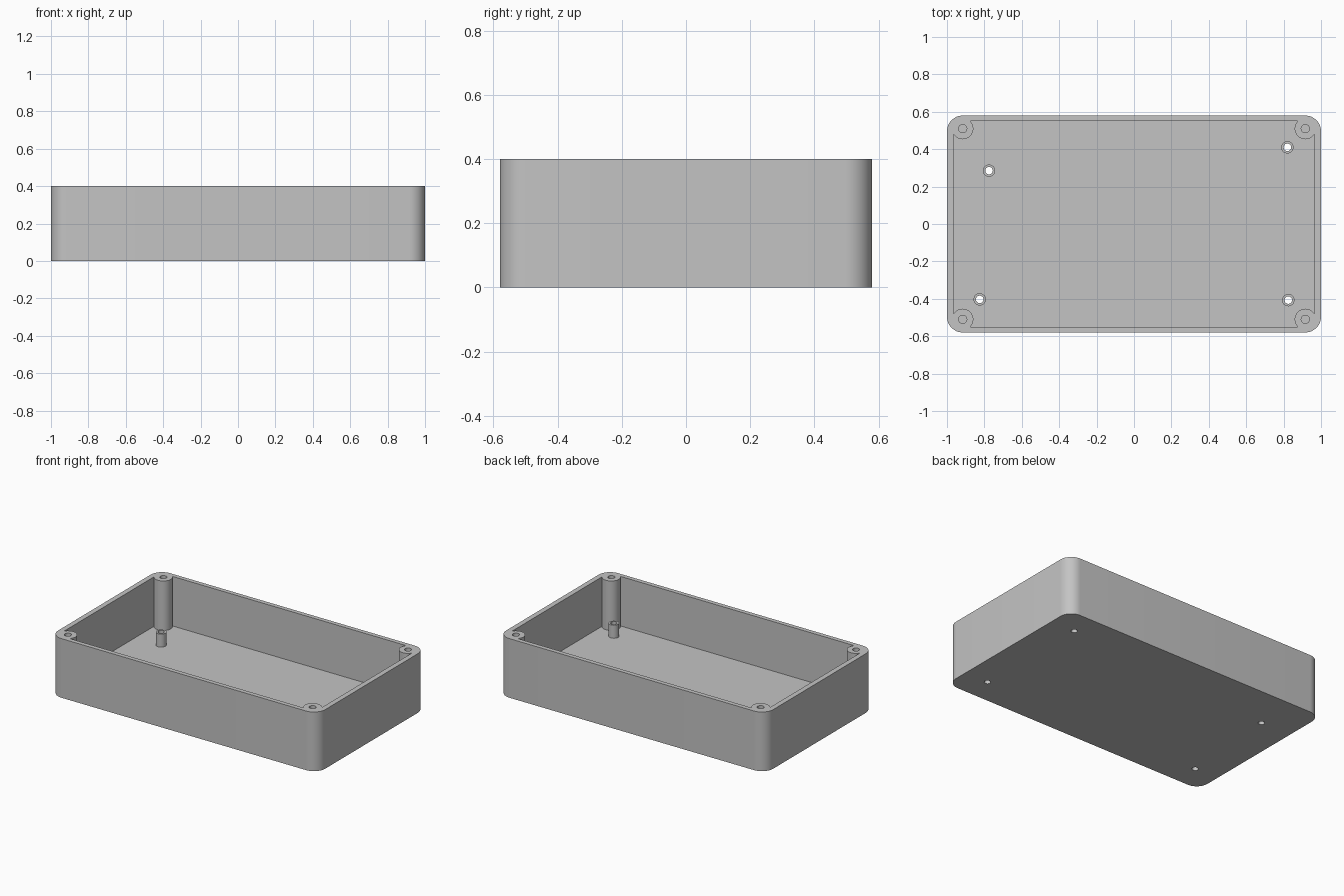
import bpy, bmesh
from math import pi, sin, cos, atan2, sqrt, radians

if "Cube" in bpy.data.objects:
    bpy.data.objects.remove(bpy.data.objects["Cube"], do_unlink=True)

# Overall sizes
HX, HY, HEIGHT, CORNER_R = 1.0, 0.58, 0.4, 0.085
IX, IY, FLOOR = 0.965, 0.55, 0.065
PX, PY, POST_R, SCREW_R, SCREW_DEPTH = 0.916, 0.51, 0.057, 0.022, 0.25
STAND_R, STAND_HOLE, STAND_TOP = 0.033, 0.02, 0.153
STANDOFFS = [(-0.775, 0.285), (0.82, 0.41), (-0.825, -0.403), (0.825, -0.407)]
CORNERS = [(1, 1), (-1, 1), (-1, -1), (1, -1)]

grey = bpy.data.materials.new("light grey plastic")
grey.use_nodes = True
colour = (0.55, 0.55, 0.55, 1)
grey.diffuse_color = colour
grey.node_tree.nodes["Principled BSDF"].inputs["Base Color"].default_value = colour


def add_object(name, bm):
    bmesh.ops.recalc_face_normals(bm, faces=bm.faces)
    mesh = bpy.data.meshes.new(name)
    bm.to_mesh(mesh)
    bm.free()
    mesh.materials.append(grey)
    obj = bpy.data.objects.new(name, mesh)
    bpy.context.collection.objects.link(obj)
    return obj


def prism(name, outline, z0, z1):
    bm = bmesh.new()
    face = bm.faces.new([bm.verts.new((x, y, z0)) for x, y in outline])
    new = bmesh.ops.extrude_face_region(bm, geom=[face])["geom"]
    verts = [v for v in new if isinstance(v, bmesh.types.BMVert)]
    bmesh.ops.translate(bm, verts=verts, vec=(0, 0, z1 - z0))
    return add_object(name, bm)


def arc(cx, cy, r, a0, a1, steps):
    return [(cx + r * cos(a0 + (a1 - a0) * i / steps),
             cy + r * sin(a0 + (a1 - a0) * i / steps)) for i in range(steps + 1)]


def circle(cx, cy, r, steps=32):
    return arc(cx, cy, r, 0, 2 * pi, steps)[:-1]


def four_corners(quarter):
    # Mirror one corner's points around the rectangle, keeping the winding
    points = []
    for sx, sy in CORNERS:
        part = quarter if sx * sy > 0 else quarter[::-1]
        points += [(sx * x, sy * y) for x, y in part]
    return points


def smooth(obj):
    bpy.ops.object.select_all(action="DESELECT")
    obj.select_set(True)
    bpy.context.view_layer.objects.active = obj
    bpy.ops.object.shade_smooth_by_angle(angle=radians(30))


# Outer body with rounded vertical corners
tray = prism("tray", four_corners(
    arc(HX - CORNER_R, HY - CORNER_R, CORNER_R, 0, pi / 2, 12)), 0, HEIGHT)

# Cavity whose corners are scalloped to leave the screw posts standing
dx, dy = IX - PX, IY - PY
start = atan2(-sqrt(POST_R ** 2 - dx ** 2), dx)
end = atan2(dy, -sqrt(POST_R ** 2 - dy ** 2))
scallop = arc(PX, PY, POST_R, start, end - 2 * pi, 24)
cutters = [prism("cavity_cutter", four_corners(scallop), FLOOR, HEIGHT + 0.1)]

# Blind screw holes in the posts, through holes under the standoffs
for sx, sy in CORNERS:
    cutters.append(prism("screw_hole_cutter", circle(sx * PX, sy * PY, SCREW_R),
                         HEIGHT - SCREW_DEPTH, HEIGHT + 0.1))
for x, y in STANDOFFS:
    cutters.append(prism("floor_hole_cutter", circle(x, y, STAND_HOLE), -0.1, FLOOR + 0.05))

bpy.context.view_layer.objects.active = tray
for cutter in cutters:
    cutter.hide_render = True
    mod = tray.modifiers.new("cut", "BOOLEAN")
    mod.operation, mod.solver, mod.object = "DIFFERENCE", "EXACT", cutter
    bpy.ops.object.modifier_apply(modifier=mod.name)
    bpy.data.objects.remove(cutter, do_unlink=True)
smooth(tray)

# Hollow standoffs on the floor
for number, (x, y) in enumerate(STANDOFFS, 1):
    bm = bmesh.new()
    rings = [[bm.verts.new((px, py, z)) for px, py in circle(x, y, r)]
             for r, z in [(STAND_R, FLOOR), (STAND_R, STAND_TOP),
                          (STAND_HOLE, STAND_TOP), (STAND_HOLE, FLOOR)]]
    for k, lower in enumerate(rings):
        upper = rings[(k + 1) % len(rings)]
        for i in range(len(lower)):
            j = (i + 1) % len(lower)
            bm.faces.new((lower[i], lower[j], upper[j], upper[i]))
    smooth(add_object(f"standoff_{number}", bm))
